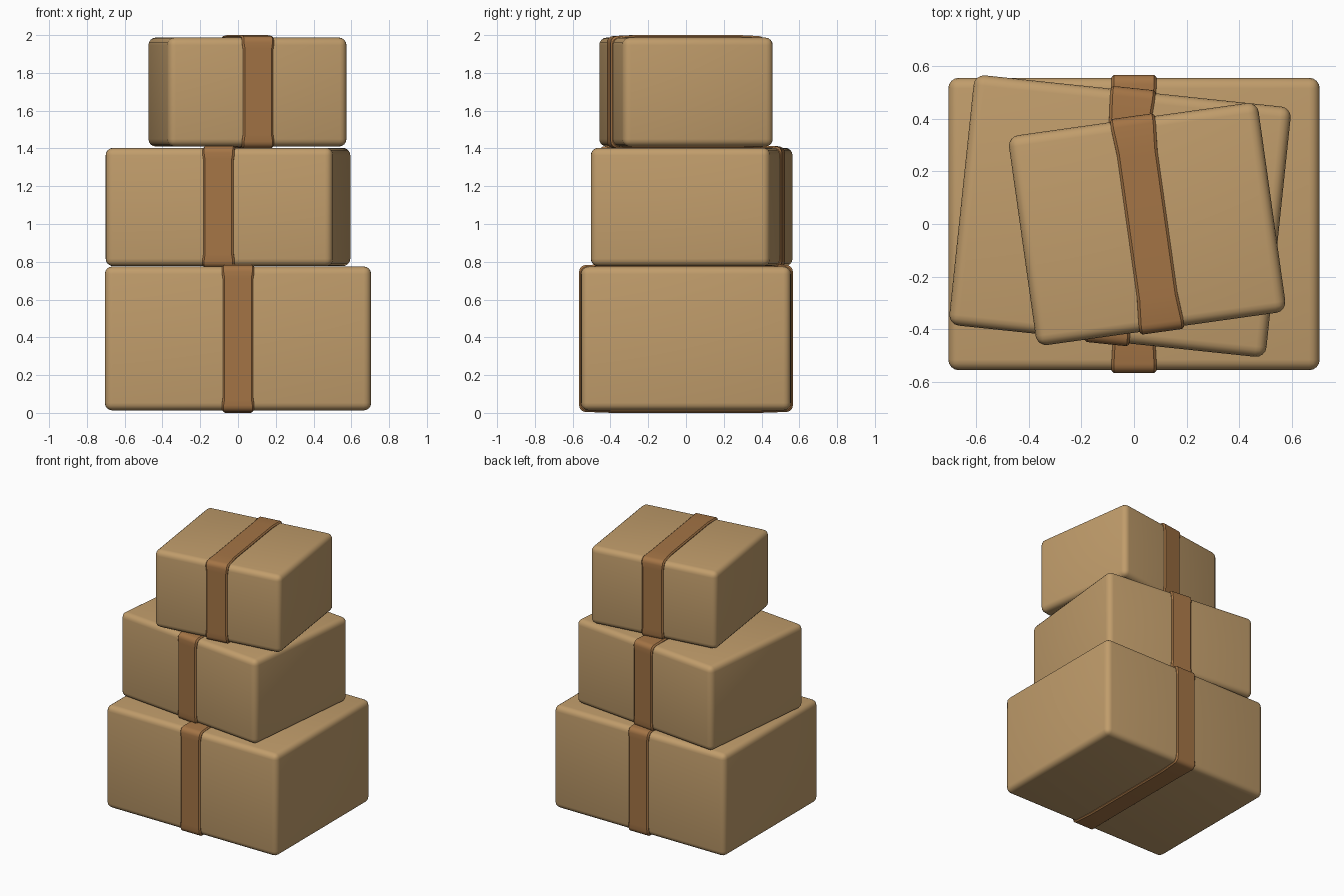
import bpy, bmesh, math
from mathutils import Matrix

if "Cube" in bpy.data.objects:
    bpy.data.objects.remove(bpy.data.objects["Cube"])


def material(name, rgb):
    mat = bpy.data.materials.new(name)
    mat.use_nodes = True
    mat.diffuse_color = (*rgb, 1)
    mat.node_tree.nodes["Principled BSDF"].inputs["Base Color"].default_value = (*rgb, 1)
    return mat


CARDBOARD = material("cardboard", (0.53, 0.335, 0.147))
TAPE = material("brown tape", (0.37, 0.175, 0.06))


def finish(name, bm, mat, centre, angle):
    bmesh.ops.recalc_face_normals(bm, faces=bm.faces)
    mesh = bpy.data.meshes.new(name)
    bm.to_mesh(mesh)
    bm.free()
    mesh.materials.append(mat)
    obj = bpy.data.objects.new(name, mesh)
    bpy.context.collection.objects.link(obj)
    obj.location = centre
    obj.rotation_euler.z = math.radians(angle)
    bpy.ops.object.select_all(action="DESELECT")
    obj.select_set(True)
    bpy.context.view_layer.objects.active = obj
    bpy.ops.object.shade_smooth_by_angle(angle=math.radians(35))


def carton(name, size, centre, angle):
    """Rounded cardboard box."""
    bm = bmesh.new()
    bmesh.ops.create_cube(bm, size=1, matrix=Matrix.Diagonal((*size, 1)))
    bmesh.ops.bevel(bm, geom=bm.edges[:], offset=0.04, segments=4,
                    profile=0.5, affect="EDGES")
    finish(name, bm, CARDBOARD, centre, angle)


def tape_band(name, size, centre, angle):
    """Closed band around the box, flaring a little towards the corners."""
    hy, hz = size[1] / 2, size[2] / 2
    r, lift = 0.035, 0.011
    # quarter outline: (y, z, half width)
    quarter = [(hy + lift, hz - 0.06, 0.08)]
    for i in range(5):
        a = math.radians(i * 22.5)
        quarter.append((hy + lift - r + r * math.cos(a),
                        hz + 0.008 - r + r * math.sin(a), 0.085))
    quarter.append((hy * 0.7, hz + 0.013, 0.077))
    flip = quarter[::-1]
    outline = (quarter + [(-y, z, w) for y, z, w in flip]
               + [(-y, -z, w) for y, z, w in quarter]
               + [(y, -z, w) for y, z, w in flip])

    bm = bmesh.new()
    rings = []
    for y, z, w in outline:
        # cross-section: buried root, side wall, softened outer edge
        inner = (y * 0.9, z * 0.9)
        edge = (y - math.copysign(0.008, y), z - math.copysign(0.008, z))
        half = [(w, inner), (w, edge), (w - 0.009, (y, z))]
        section = [(x, p) for x, p in half] + [(-x, p) for x, p in half[::-1]]
        rings.append([bm.verts.new((x, *p)) for x, p in section])
    for a, b in zip(rings, rings[1:] + rings[:1]):
        for i in range(len(a)):
            j = (i + 1) % len(a)
            bm.faces.new((a[i], a[j], b[j], b[i]))
    finish(name, bm, TAPE, centre, angle)


# Stack of three cartons: size, centre, turn
STACK = {
    "bottom": ((1.41, 1.11, 0.762), (0, 0, 0.394), 0),
    "middle": ((1.21, 0.955, 0.627), (-0.053, 0.03, 1.09), -6),
    "top": ((0.957, 0.804, 0.577), (0.05, 0, 1.6985), 8),
}
for level, spec in STACK.items():
    carton(level + "_box", *spec)
    tape_band(level + "_tape_band", *spec)
